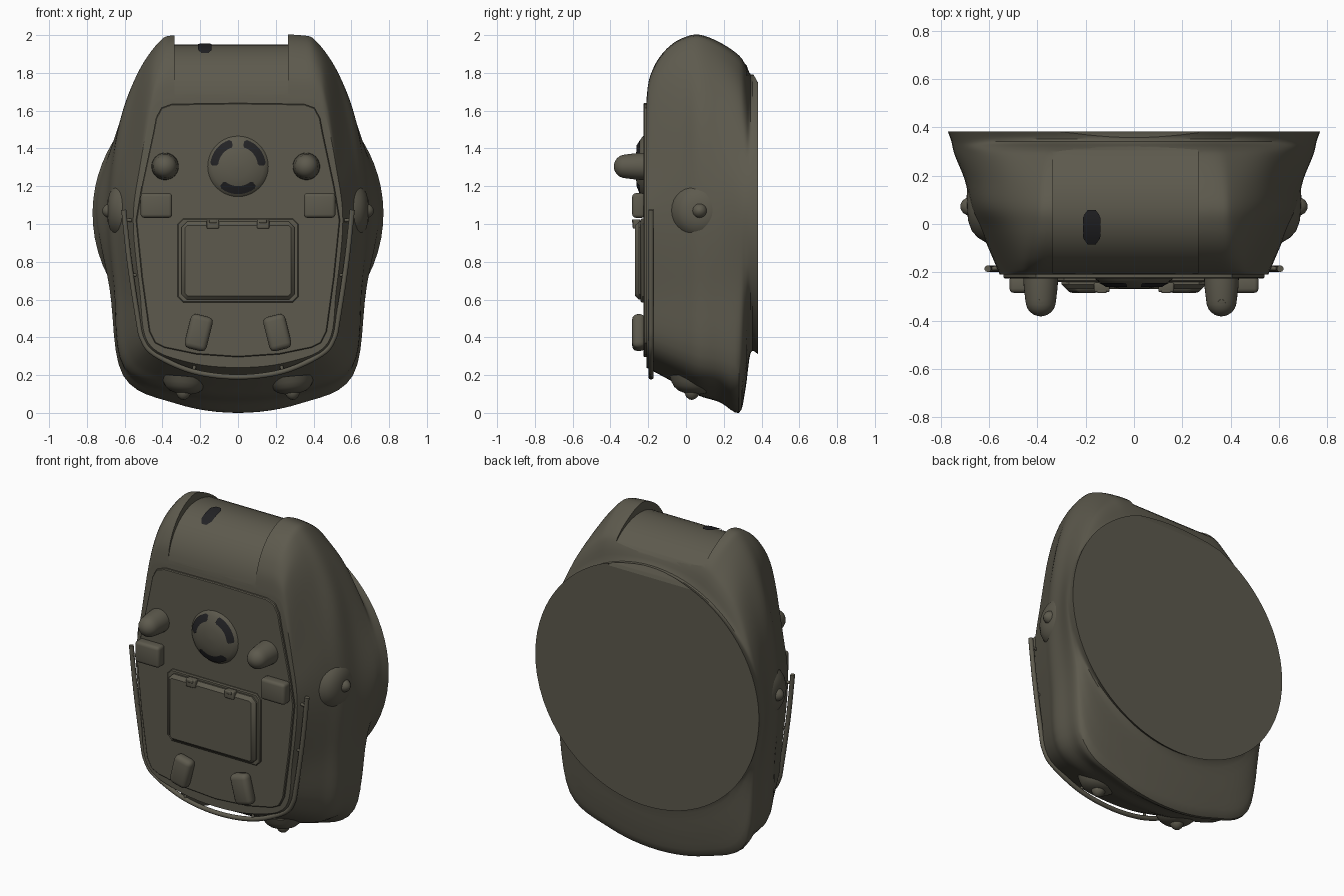
import bpy, bmesh
from math import sin, cos, pi, radians, sqrt
from mathutils import Vector, Matrix

cube = bpy.data.objects.get("Cube")
if cube:
    bpy.data.objects.remove(cube)


def material(name, rgb):
    m = bpy.data.materials.new(name)
    m.use_nodes = True
    m.diffuse_color = (*rgb, 1)
    m.node_tree.nodes["Principled BSDF"].inputs["Base Color"].default_value = (*rgb, 1)
    return m


olive = material("olive_drab", (0.11, 0.102, 0.075))
dark = material("dark_grille", (0.016, 0.016, 0.018))


def smooth(obj, angle=35):
    bpy.ops.object.select_all(action="DESELECT")
    obj.select_set(True)
    bpy.context.view_layer.objects.active = obj
    bpy.ops.object.shade_smooth_by_angle(angle=radians(angle))


def finish(name, bm, mat=olive):
    bmesh.ops.recalc_face_normals(bm, faces=bm.faces)
    me = bpy.data.meshes.new(name)
    bm.to_mesh(me)
    bm.free()
    obj = bpy.data.objects.new(name, me)
    bpy.context.collection.objects.link(obj)
    me.materials.append(mat)
    smooth(obj)
    return obj


def loft(name, rings, mat=olive, closed=True, caps=True):
    """Skin a list of equal-length point rows."""
    bm = bmesh.new()
    rows = [[bm.verts.new(p) for p in ring] for ring in rings]
    n = len(rows[0])
    for a, b in zip(rows, rows[1:]):
        for i in range(n if closed else n - 1):
            j = (i + 1) % n
            bm.faces.new((a[i], a[j], b[j], b[i]))
    if caps:
        bm.faces.new(rows[0])
        bm.faces.new(rows[-1])
    return finish(name, bm, mat)


def spline(points, steps, closed=False):
    """Catmull-Rom curve through the points."""
    n, out = len(points), []
    pick = (lambda i: points[i % n]) if closed else (lambda i: points[max(0, min(n - 1, i))])
    for i in range(n if closed else n - 1):
        a, b, c, d = (Vector(pick(i + k)) for k in (-1, 0, 1, 2))
        for s in range(steps):
            t = s / steps
            out.append(b + (c - a) * t / 2 + (a * 2 - b * 5 + c * 4 - d) * t ** 2 / 2
                       + (b * 3 - a - c * 3 + d) * t ** 3 / 2)
    return out if closed else out + [Vector(points[-1])]


def mirrored(half):
    """Complete a half outline that runs from top centre to bottom centre."""
    return half + [(-x, z) for x, z in half[-2:0:-1]]


def slab(name, outline, y_back, y_front, inset=0.012):
    """Raised plate with a chamfered rim; the outline runs clockwise."""
    def ring(y, cut):
        out = []
        for i, (x, z) in enumerate(outline):
            (px, pz), (nx, nz) = outline[i - 1], outline[(i + 1) % len(outline)]
            inward = Vector((nz - pz, px - nx)).normalized() * cut
            out.append((x + inward.x, y, z + inward.y))
        return out
    return loft(name, [ring(y_back, 0), ring(y_front + inset, 0), ring(y_front, inset)])


def box(name, loc, size, bevel=0.02, tilt=0):
    bm = bmesh.new()
    bmesh.ops.create_cube(bm, size=1)
    bmesh.ops.scale(bm, vec=size, verts=bm.verts)
    bmesh.ops.bevel(bm, geom=bm.edges[:], offset=bevel, segments=3, profile=0.5, affect="EDGES")
    bmesh.ops.transform(bm, matrix=Matrix.Translation(loc) @ Matrix.Rotation(tilt, 4, "Y"), verts=bm.verts)
    return finish(name, bm)


def lathe(name, profile, loc, axis, segs=32):
    """Revolve (radius, height) pairs around an axis."""
    turn = Vector(axis).to_track_quat("Z", "Y")
    rings = [[Vector(loc) + turn @ Vector((r * cos(2 * pi * i / segs), r * sin(2 * pi * i / segs), h))
              for i in range(segs)] for r, h in profile]
    return loft(name, rings)


def tube(name, points, radius):
    cu = bpy.data.curves.new(name, "CURVE")
    cu.dimensions = "3D"
    cu.bevel_depth = radius
    cu.bevel_resolution = 3
    cu.use_fill_caps = True
    sp = cu.splines.new("POLY")
    sp.points.add(len(points) - 1)
    for p, co in zip(sp.points, points):
        p.co = (*co, 1)
    cu.materials.append(olive)
    bpy.context.collection.objects.link(bpy.data.objects.new(name, cu))


# Body shell: half outlines at the front, the crest and the rear lip
front = [(0, 1.65), (.3, 1.65), (.42, 1.64), (.47, 1.55), (.52, 1.3),
         (.555, 1.02), (.52, .65), (.475, .37), (.27, .27), (0, .24)]
crest = [(0, 2), (.32, 2), (.42, 1.96), (.54, 1.78), (.63, 1.5),
         (.675, 1.08), (.65, .66), (.6, .25), (.3, .12), (0, .09)]
lip = [(0, 1.89), (.3, 1.89), (.42, 1.83), (.56, 1.67), (.675, 1.39),
       (.74, 1.06), (.68, .66), (.605, .2), (.33, .05), (0, 0)]
angles = (90, 69, 60, 47, 29, 1, -32, -53, -72, -90)
rear = [(.765 * cos(radians(a)), 1.055 + .74 * sin(radians(a))) for a in angles]


def blend(a, b, t, crown=False):
    """Mix outlines; the crown bulges in an arc, the rest goes straight."""
    out = []
    for k, (p, q) in enumerate(zip(a, b)):
        w = sqrt(1 - (1 - t) ** 2) if crown and k < 4 else t
        out.append((p[0] + (q[0] - p[0]) * t, p[1] + (q[1] - p[1]) * w))
    return out


def on_disc(p, rx, rz):
    """Push an outline point onto the rear ellipse."""
    d = Vector((p.x / rx, (p.y - 1.055) / rz)).normalized()
    return Vector((d.x * rx, d.y * rz + 1.055))


stations = [(-.21 + .28 * t, blend(front, crest, t, True)) for t in (0, .04, .12, .25, .45, .7, 1)]
stations += [(.18, blend(crest, lip, .38)), (.28, lip), (.315, blend(lip, rear, .4))]
grid = [[(x, y, z) for x, z in spline(mirrored(half), 6, True)] for y, half in stations]
for y, rx, rz in ((.342, .756, .738), (.382, .77, .745)):
    ring = [on_disc(p, rx, rz) for p in spline(mirrored(rear), 6, True)]
    grid.append([(p.x, y, p.y) for p in ring])
columns = [spline(col, 4) for col in zip(*grid)]
body = loft("body_shell", list(zip(*columns)))


# Recess across the crown, cut off-centre
def crown_z(y):
    reach = .28 if y < .07 else .33
    return 1.64 + .31 * sqrt(max(0, 1 - ((y - .07) / reach) ** 2))


arc = [.07 - .28 * cos(pi * i / 24) for i in range(13)] + [.07 + .33 * sin(pi * i / 24) for i in range(1, 11)]
section = [(y, crown_z(y)) for y in arc] + [(.5, 1.85), (.5, 2.2), (-.4, 2.2), (-.4, 1.64)]
cutter = loft("crown_cutter", [[(x, y, z) for y, z in section] for x in (-.335, .265)])
cutter.hide_render = True
mod = body.modifiers.new("crown_recess", "BOOLEAN")
mod.object = cutter
mod.operation = "DIFFERENCE"
mod.solver = "EXACT"
bpy.context.view_layer.objects.active = body
bpy.ops.object.modifier_apply(modifier=mod.name)
bpy.data.objects.remove(cutter)
smooth(body)

# Dark slot on the crown
rows = []
for i in range(13):
    y = -.085 + .143 * i / 12
    w = .036 * min(1, .45 + .25 * min(i, 12 - i))
    rows.append([(-.175 - w, y, crown_z(y) + .006), (-.175 + w, y, crown_z(y) + .006)])
loft("crown_slot", rows, dark, closed=False, caps=False)

# Front panel
panel = [(0, 1.64), (.35, 1.635), (.405, 1.615), (.435, 1.56), (.45, 1.48), (.51, 1.2), (.54, 1.02),
         (.51, .72), (.47, .43), (.44, .37), (.39, .345), (.22, .31), (0, .295)]
slab("front_panel", mirrored(panel), -.2, -.226, .005)

# Round vent with three grille slots
vent_z = 1.305
lathe("vent_dome", [(.165, -.004), (.155, .009), (.135, .021), (.1, .034), (.06, .043), (.005, .046)],
      (0, -.224, vent_z), (0, -1, 0), 40)
for place, mid, half in (("right", 141, 37), ("left", 39, 37), ("lower", 270, 43)):
    rows = []
    for i in range(17):
        a = radians(mid - half + half * i / 8)
        trim = .01 if i in (0, 16) else 0
        rows.append([(r * cos(a), y, vent_z + r * sin(a))
                     for r, y in ((.105 + trim, -.261), (.128, -.253), (.147 - trim, -.244))])
    loft(f"vent_slot_{place}", rows, dark, closed=False, caps=False)

# Access hatch with a chamfered door
for name, w, lo, hi, y, chamfer in (("hatch_frame", .32, .585, 1.03, -.24, .006),
                                    ("hatch_door", .3, .6, 1.012, -.27, .02)):
    c = .03
    outline = [(0, hi), (w - c, hi), (w, hi - c), (w, lo + c), (w - c, lo), (0, lo)]
    slab(name, mirrored(outline), -.22, y, chamfer)

swell = [(.17, -.05), (.15, -.01), (.13, .02), (.1, .043), (.06, .055), (.03, .057)]
tip = [(.04, 0), (.038, .02), (.027, .038), (.012, .048), (.002, .05)]
nose = [(.072, 0), (.07, .04), (.064, .09)] + [(.062 * cos(a), .1 + .06 * sin(a)) for a in (.2, .5, .8, 1.1, 1.35, 1.5)]
for side, s, lamp_x in (("left", 1, .362), ("right", -1, -.386)):
    box(f"{side}_hinge", (s * .133, -.262, 1.0), (.065, .04, .05), .008)
    box(f"{side}_hinge_pin", (s * .133, -.275, 1.015), (.04, .022, .02), .005)
    # Side blocks and lower feet
    box(f"{side}_block", (s * .432, -.25, 1.098), (.167, .07, .13), .018)
    box(f"{side}_foot", (s * .208, -.25, .425), (.12, .07, .185), .028, -s * radians(14))
    # Lamps with rounded noses
    lathe(f"{side}_lamp", nose, (lamp_x, -.222, 1.305), (0, -1, 0))
    lathe(f"{side}_lamp_stud", [(.018, 0), (.016, .01), (.004, .012)], (lamp_x, -.325, 1.355), (0, -.3, 1), 16)
    # Thruster fairings with round tips
    spots = (("side", (s * .634, .075, 1.07), (s, -.05, 0), 1),
             ("lower", (s * .285, .035, .145), (s * .1, -.1, -1), .75))
    for place, loc, axis, size in spots:
        lathe(f"{side}_{place}_fairing", [(r * size, h * size) for r, h in swell], loc, axis)
        lathe(f"{side}_{place}_thruster", tip, Vector(loc) + Vector(axis).normalized() * .035 * size, axis, 20)

# Wrap-around handrail and its posts
rail = [(.605, 1.075), (.575, .8), (.53, .5), (.505, .39), (.44, .31), (.24, .22), (0, .19)]
loop = spline(rail + [(-x, z) for x, z in rail[-2::-1]], 6)
tube("handrail", [(x, -.185, z) for x, z in loop], .014)
for s in (-1, 1):
    for x, z, dx, dz in ((.6, 1.02, -.07, 0), (.565, .73, -.06, 0), (.522, .46, -.05, .01), (.235, .22, -.01, .06)):
        tube("handrail_post", [(s * x, -.185, z), (s * (x + dx), -.18, z + dz)], .009)
